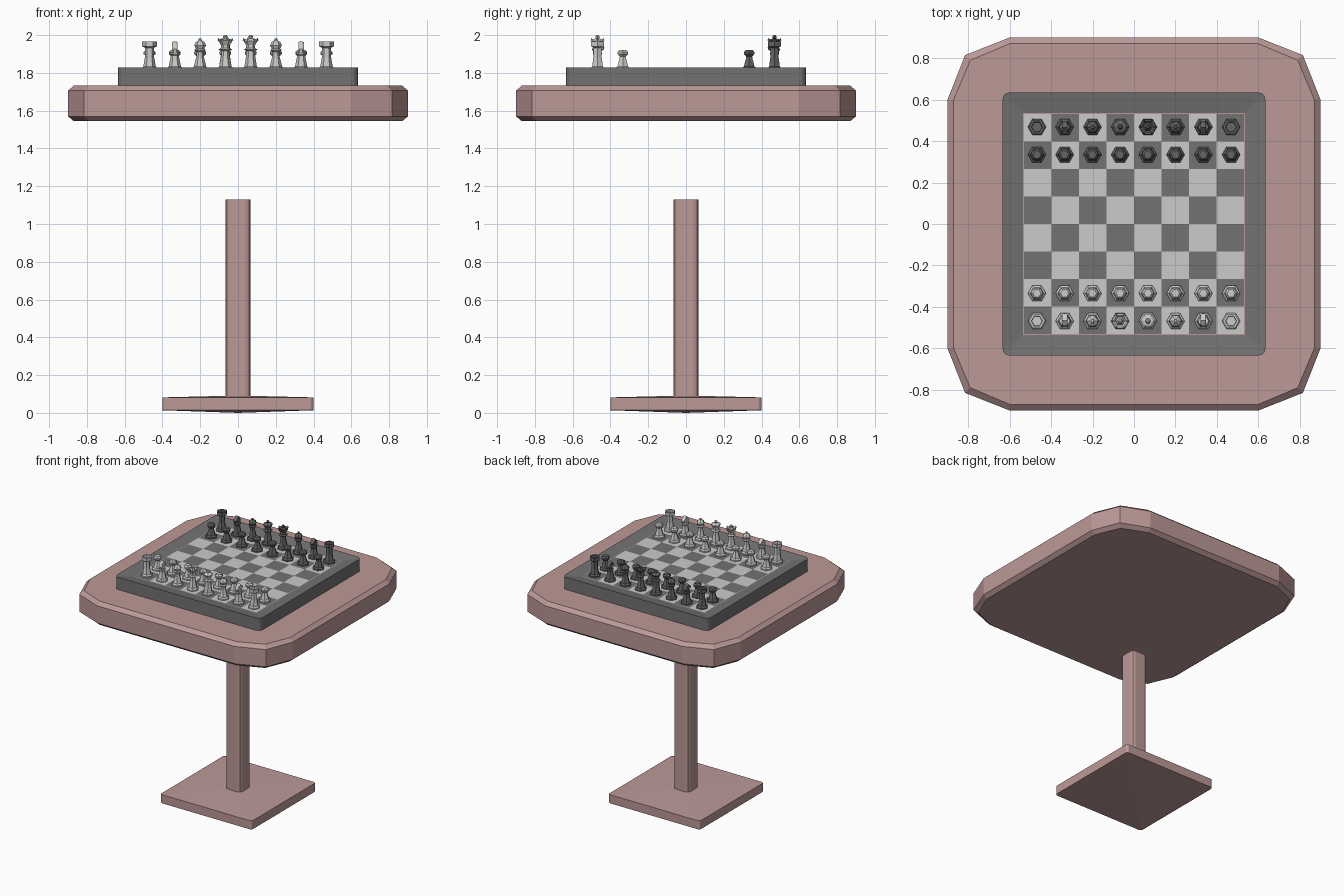
import bpy, math
from math import cos, sin, pi

if "Cube" in bpy.data.objects:
    bpy.data.objects.remove(bpy.data.objects["Cube"])


def material(name, rgb):
    m = bpy.data.materials.new(name)
    m.diffuse_color = (*rgb, 1)
    m.use_nodes = True
    m.node_tree.nodes["Principled BSDF"].inputs["Base Color"].default_value = m.diffuse_color
    return m


WOOD = material("rose_wood", (0.50, 0.32, 0.31))
DARK = material("dark_grey", (0.17, 0.17, 0.17))
LIGHT = material("light_grey", (0.72, 0.72, 0.72))
EBONY = material("ebony_grey", (0.13, 0.13, 0.13))


def mesh_object(name, verts, faces, mats, indices=None):
    me = bpy.data.meshes.new(name)
    me.from_pydata(verts, [], faces)
    for m in mats:
        me.materials.append(m)
    if indices:
        me.polygons.foreach_set("material_index", indices)
    me.update()
    ob = bpy.data.objects.new(name, me)
    bpy.context.collection.objects.link(ob)
    return ob


def loft(rings, cap_start=True, cap_end=True):
    """Skin a stack of equal-length rings; a cap given as a point becomes a fan."""
    n = len(rings[0])
    verts = [v for r in rings for v in r]
    faces = [(k * n + i, k * n + (i + 1) % n, (k + 1) * n + (i + 1) % n, (k + 1) * n + i)
             for k in range(len(rings) - 1) for i in range(n)]
    top = (len(rings) - 1) * n
    for cap, ids in ((cap_start, list(range(n))[::-1]), (cap_end, list(range(top, top + n)))):
        if cap is True:
            faces.append(ids)
        elif cap:
            verts.append(cap)
            faces += [(ids[i], ids[(i + 1) % n], len(verts) - 1) for i in range(n)]
    return verts, faces


def outline(quarter, z):
    """Repeat a quarter outline by 90 degree turns."""
    turns = ((1, 0), (0, 1), (-1, 0), (0, -1))
    return [(x * c - y * s, x * s + y * c, z) for c, s in turns for x, y in quarter]


def rounded(half, r, z, steps=3):
    c = half - r
    return outline([(c + r * cos(a * pi / 2 / steps), c + r * sin(a * pi / 2 / steps))
                    for a in range(steps + 1)], z)


def tabletop_ring(half, corner, z):
    return outline([(half, 0.6), (corner, corner), (0.6, half)], z)


# Table top with small bevels above and below
mesh_object("table_top", *loft([
    tabletop_ring(0.87, 0.79, 1.545), tabletop_ring(0.90, 0.815, 1.57),
    tabletop_ring(0.90, 0.815, 1.706), tabletop_ring(0.87, 0.79, 1.732)]), [WOOD])

# Pillar, which stops short of the top
post = [(0.067, 0.04), (0.059, 0.059), (0.04, 0.067)]
mesh_object("pillar", *loft([outline(post, 0.06), outline(post, 1.13)]), [WOOD])

# Foot plate, slightly swollen in the middle
mesh_object("foot_plate", *loft([rounded(0.40, 0.02, 0.014), rounded(0.40, 0.02, 0.082)],
                                (0, 0, 0), (0, 0, 0.092)), [WOOD])

# Board frame sloping gently down to the playing field
FIELD, HALF = 1.815, 0.535
mesh_object("board_frame", *loft([
    rounded(0.635, 0.035, 1.725), rounded(0.635, 0.035, 1.829),
    rounded(HALF, 0.001, FIELD - 0.002)]), [DARK])

# Thin wooden edging below the squares
mesh_object("board_edging", [(x, y, FIELD - 0.001) for x, y in
            ((-HALF, -HALF), (HALF, -HALF), (HALF, HALF), (-HALF, HALF))], [(0, 1, 2, 3)], [WOOD])

# Checkered squares
S = 0.1325
grid = [((i - 4) * S, (j - 4) * S, FIELD) for j in range(9) for i in range(9)]
squares = [(j * 9 + i, j * 9 + i + 1, j * 9 + i + 10, j * 9 + i + 9)
           for j in range(8) for i in range(8)]
mesh_object("squares", grid, squares, [DARK, LIGHT],
            [(i + j) % 2 for j in range(8) for i in range(8)])

# Six-sided turned profiles (radius, height)
FOOT = [(0.044, 0), (0.044, 0.010), (0.033, 0.018)]
PROFILES = {
    "pawn": FOOT + [(0.020, 0.060), (0.018, 0.072), (0.031, 0.084), (0.031, 0.096), (0.020, 0.107)],
    "rook": FOOT + [(0.025, 0.065), (0.024, 0.118), (0.039, 0.126), (0.039, 0.151),
                    (0.027, 0.151), (0.025, 0.132)],
    "knight": FOOT + [(0.024, 0.060), (0.022, 0.078), (0.028, 0.084), (0.026, 0.092)],
    "bishop": FOOT + [(0.020, 0.070), (0.018, 0.095), (0.031, 0.106), (0.022, 0.113),
                      (0.031, 0.130), (0.025, 0.146), (0.008, 0.158), (0.008, 0.166)],
    "queen": FOOT + [(0.022, 0.075), (0.020, 0.100), (0.034, 0.108), (0.022, 0.116),
                     (0.022, 0.130), (0.041, 0.160), (0.032, 0.160), (0.022, 0.150),
                     (0.010, 0.168), (0.013, 0.177), (0.006, 0.185)],
    "king": FOOT + [(0.024, 0.075), (0.022, 0.100), (0.036, 0.108), (0.024, 0.116),
                    (0.024, 0.132), (0.037, 0.155), (0.026, 0.164), (0.010, 0.168),
                    (0.013, 0.177), (0.006, 0.185)],
}


def lathe(profile):
    return loft([[(r * cos(k * pi / 3), r * sin(k * pi / 3), z) for k in range(6)]
                 for r, z in profile])


def append(part, extra):
    n = len(part[0])
    return part[0] + extra[0], part[1] + [[i + n for i in f] for f in extra[1]]


# Shared piece shapes; the knight gets a tapered horse-head slab
shapes = {k: lathe(p) for k, p in PROFILES.items()}
head = [(-0.022, 0.088), (0.016, 0.088), (0.010, 0.110), (0.034, 0.108), (0.036, 0.122),
        (0.010, 0.144), (0.002, 0.152), (-0.018, 0.138), (-0.028, 0.112)]
shapes["knight"] = append(shapes["knight"], loft(
    [[(x, y * s, 0.118 + (z - 0.118) * s) for y, z in head]
     for x, s in ((-0.014, 0.85), (-0.008, 1), (0.008, 1), (0.014, 0.85))]))
# Points around the queen's crown
for k in range(6):
    a = k * pi / 3
    cx, cy = 0.036 * cos(a), 0.036 * sin(a)
    shapes["queen"] = append(shapes["queen"], loft(
        [[(cx + 0.007 * cos(a + q * pi / 2), cy + 0.007 * sin(a + q * pi / 2), 0.157)
          for q in range(4)]], True, (cx, cy, 0.172)))

meshes = {}
ROW = ("rook", "knight", "bishop", "queen", "king", "bishop", "knight", "rook")
# The two sets are a half turn of each other
for side, mat, turn in (("light", LIGHT, 0), ("dark", EBONY, pi)):
    sign = -1 if turn else 1
    for rank, row in ((-3.5, ROW), (-2.5, ("pawn",) * 8)):
        for i, kind in enumerate(row):
            name = f"{side}_{kind}"
            if name not in meshes:
                ob = mesh_object(name, *shapes[kind], [mat])
                meshes[name] = ob.data
            else:
                ob = bpy.data.objects.new(name, meshes[name])
                bpy.context.collection.objects.link(ob)
            ob.location = (sign * (i - 3.5) * S * 1.01, sign * rank * S * 1.01, FIELD)
            ob.rotation_euler.z = turn
